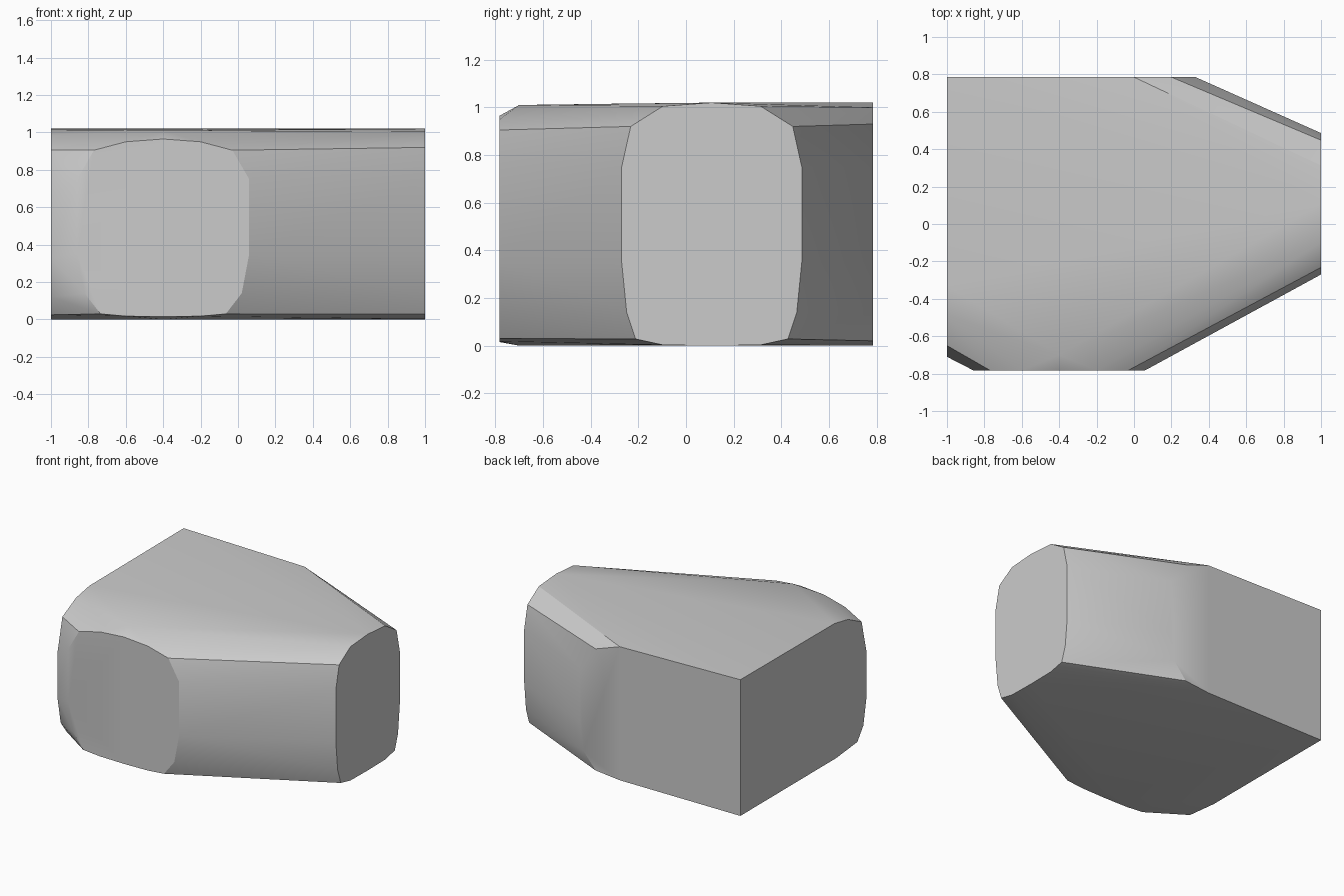
import bpy
import bmesh
import math
from mathutils import Vector

default_cube = bpy.data.objects.get("Cube")
if default_cube:
    bpy.data.objects.remove(default_cube, do_unlink=True)


def make_material(name, value):
    material = bpy.data.materials.new(name)
    material.use_nodes = True
    colour = (value, value, value, 1.0)
    material.diffuse_color = colour
    material.node_tree.nodes["Principled BSDF"].inputs["Base Color"].default_value = colour
    return material


def mirrored(centre, half_profile):
    """Full rounded outline from (half width, height) pairs."""
    return [(centre + side * width, height)
            for width, height in half_profile for side in (-1, 1)]


def on_x_plane(x, outline):
    return [Vector((x, y, z)) for y, z in outline]


def on_y_plane(y, outline):
    return [Vector((x, y, z)) for x, z in outline]


# Rounded end facing +x
left_end = mirrored(0.108, [
    (0, 0), (0.205, 0.003), (0.32, 0.028), (0.357, 0.14), (0.378, 0.35),
    (0.378, 0.75), (0.34, 0.92), (0.205, 1.005), (0, 1.02)])

# Rounded end facing the front
front_end = mirrored(-0.4, [
    (0, 0.015), (0.2, 0.018), (0.335, 0.03), (0.42, 0.14), (0.46, 0.35),
    (0.46, 0.75), (0.37, 0.905), (0.2, 0.95), (0, 0.965)])

# Flat back and right sides, each rounded only away from the shared corner
back_side = [(-1, 0), (0, 0), (0.2, 0.02), (0.3, 0.14), (0.33, 0.35),
             (0.33, 0.75), (0.2, 0.93), (0, 1.0), (-1, 1.02)]
right_side = [(-0.35, 0), (-0.6, 0.025), (-0.67, 0.12), (-0.71, 0.33),
              (-0.71, 0.65), (-0.65, 0.905), (-0.49, 0.985), (-0.33, 1.015)]

# Ridge points where the top and bottom bend towards the front end
front_bend = [(-0.4, 0), (-0.4, 1.01)]

points = (on_x_plane(1, left_end) + on_y_plane(-0.782, front_end)
          + on_y_plane(0.785, back_side) + on_x_plane(-1, right_side)
          + on_y_plane(-0.7, front_bend))

# Wrap the outlines in one solid
bm = bmesh.new()
for point in points:
    bm.verts.new(point)
bmesh.ops.remove_doubles(bm, verts=bm.verts, dist=0.0001)
hull = bmesh.ops.convex_hull(bm, input=bm.verts)
loose = list({item for item in hull["geom_interior"] + hull["geom_unused"]
              if isinstance(item, bmesh.types.BMVert)})
bmesh.ops.delete(bm, geom=loose, context="VERTS")
bmesh.ops.dissolve_limit(bm, angle_limit=math.radians(0.5),
                         verts=bm.verts, edges=bm.edges)
bmesh.ops.recalc_face_normals(bm, faces=bm.faces)

mesh = bpy.data.meshes.new("rounded_block")
bm.to_mesh(mesh)
bm.free()
mesh.materials.append(make_material("stone_grey", 0.6))
block = bpy.data.objects.new("rounded_block", mesh)
bpy.context.collection.objects.link(block)

# Smooth the gentle bends and keep the hard edges
bpy.ops.object.select_all(action="DESELECT")
block.select_set(True)
bpy.context.view_layer.objects.active = block
bpy.ops.object.shade_smooth_by_angle(angle=math.radians(28.5))
